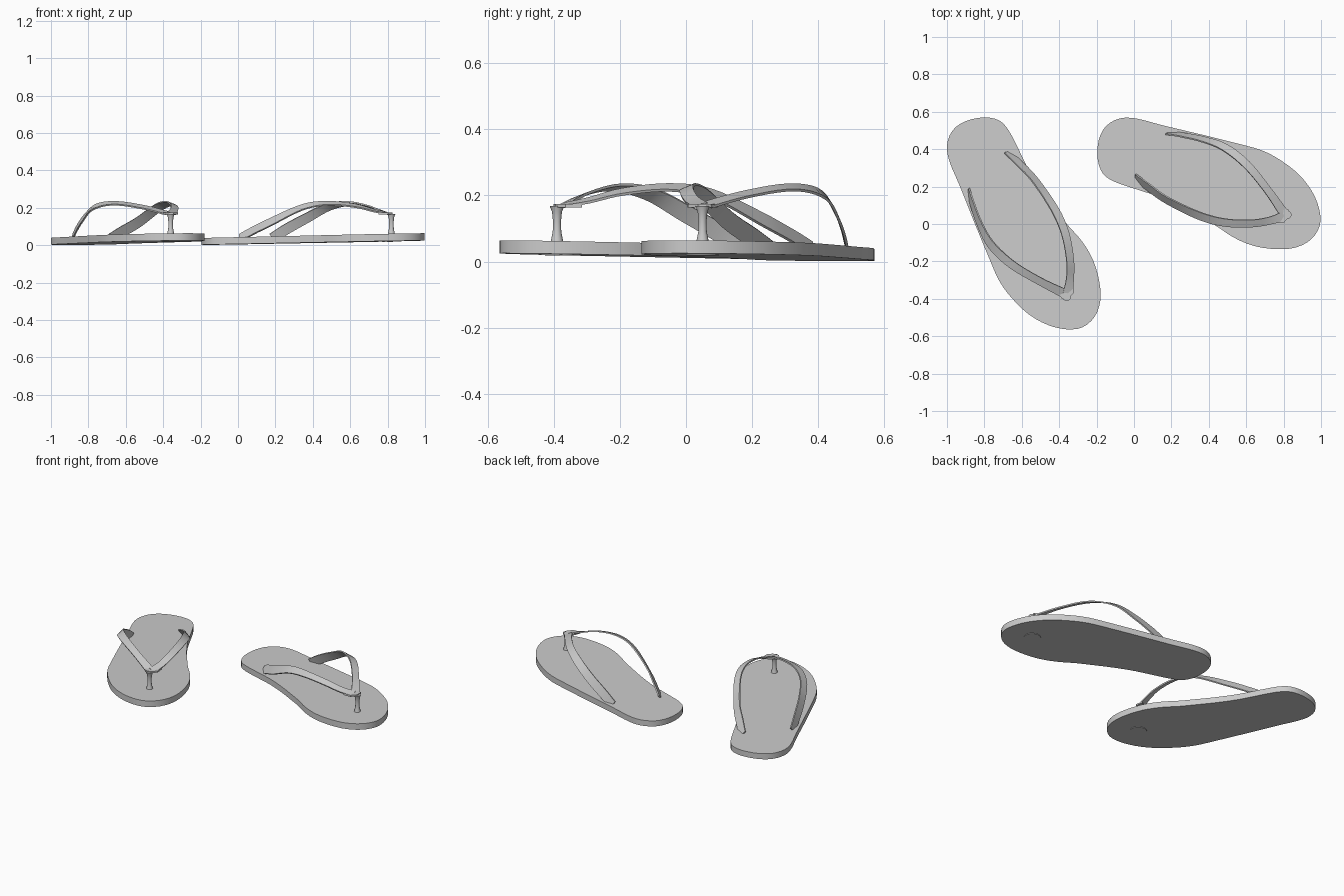
import bpy, bmesh, math
from mathutils import Vector

if "Cube" in bpy.data.objects:
    bpy.data.objects.remove(bpy.data.objects["Cube"])

POST = Vector((-0.36, -0.39))        # toe post of the right-foot sandal
POST_2 = Vector((0.82, 0.05))        # toe post of the left-foot sandal
MIRROR = math.radians(278.4)         # mirrored layout of the second sandal
SIDE = Vector((-0.85, -0.53, 0)).normalized()   # towards the outer side of the foot


def place(p, mirrored):
    if not mirrored:
        return Vector(p)
    x, y = p[0] - POST.x, p[1] - POST.y
    c, s = math.cos(MIRROR), math.sin(MIRROR)
    return Vector((POST_2.x + c * x + s * y, POST_2.y + s * x - c * y, p[2]))


def spline(pts, steps, closed=False):
    """Catmull-Rom through tuples of any size."""
    n, out = len(pts), []
    get = (lambda i: pts[i % n]) if closed else (lambda i: pts[max(0, min(n - 1, i))])
    for i in range(n if closed else n - 1):
        a, b, c, d = (get(i + k) for k in (-1, 0, 1, 2))
        for k in range(steps):
            t = k / steps
            out.append(tuple(0.5 * (2 * q + (r - p) * t + (2 * p - 5 * q + 4 * r - s) * t * t
                                    + (3 * q - p - 3 * r + s) * t ** 3)
                             for p, q, r, s in zip(a, b, c, d)))
    if not closed:
        out.append(pts[-1])
    return out


def loft(name, rings, mirrored):
    """Skin closed rings and cap both ends."""
    bm = bmesh.new()
    vs = [[bm.verts.new(place(p, mirrored)) for p in ring] for ring in rings]
    n = len(rings[0])
    for a, b in zip(vs, vs[1:]):
        for i in range(n):
            bm.faces.new((a[i], a[(i + 1) % n], b[(i + 1) % n], b[i]))
    bm.faces.new(vs[0][::-1])
    bm.faces.new(vs[-1])
    bmesh.ops.recalc_face_normals(bm, faces=bm.faces)
    me = bpy.data.meshes.new(name)
    bm.to_mesh(me)
    bm.free()
    ob = bpy.data.objects.new(name, me)
    bpy.context.collection.objects.link(ob)
    bpy.ops.object.select_all(action='DESELECT')
    ob.select_set(True)
    bpy.context.view_layer.objects.active = ob
    bpy.ops.object.shade_smooth_by_angle(angle=math.radians(35))
    return ob


def along(x, y):
    """0 at the heel, 1 at the toe."""
    return (0.47 * x - 0.88 * y + 0.89) / 1.24


def bottom(x, y):
    return 0.002 + 0.023 * along(x, y)


def top(x, y):
    return 0.038 + 0.026 * along(x, y)


def circle(r, z, n=16):
    return [(POST.x + r * math.cos(2 * math.pi * i / n),
             POST.y + r * math.sin(2 * math.pi * i / n), z) for i in range(n)]


OUTLINE = [(-0.80, 0.57), (-0.72, 0.553), (-0.67, 0.50), (-0.62, 0.405), (-0.56, 0.285),
           (-0.49, 0.175), (-0.42, 0.08), (-0.355, -0.005), (-0.28, -0.09), (-0.22, -0.19),
           (-0.185, -0.31), (-0.18, -0.41), (-0.21, -0.495), (-0.275, -0.552), (-0.36, -0.563),
           (-0.46, -0.54), (-0.56, -0.485), (-0.65, -0.40), (-0.72, -0.305), (-0.78, -0.17),
           (-0.85, 0.0), (-0.93, 0.20), (-0.985, 0.33), (-1.0, 0.42), (-0.97, 0.50), (-0.90, 0.55)]

# strap paths: x, y, z, width, outward tilt in degrees
OUTER = [(-0.375, -0.37, 0.170, 0.05, 15), (-0.505, -0.305, 0.203, 0.042, 20),
         (-0.655, -0.215, 0.224, 0.045, 22), (-0.765, -0.11, 0.205, 0.05, 40),
         (-0.825, 0.0, 0.145, 0.055, 55), (-0.862, 0.10, 0.088, 0.057, 60),
         (-0.885, 0.175, 0.038, 0.055, 62)]
INNER = [(-0.355, -0.37, 0.170, 0.05, 15), (-0.342, -0.29, 0.186, 0.042, 20),
         (-0.342, -0.19, 0.211, 0.042, 22), (-0.368, -0.05, 0.224, 0.045, 25),
         (-0.425, 0.08, 0.203, 0.05, 38), (-0.53, 0.235, 0.125, 0.055, 50),
         (-0.615, 0.325, 0.075, 0.057, 50), (-0.675, 0.385, 0.038, 0.055, 50)]
# hub where both straps meet
HUB = [(-0.41, -0.365), (-0.385, -0.40), (-0.345, -0.395), (-0.32, -0.365),
       (-0.325, -0.315), (-0.36, -0.335)]


def strap_rings(path, side):
    pts = spline(path, 5)
    rings = []
    for i, (x, y, z, w, tilt) in enumerate(pts):
        p = Vector((x, y, z))
        t = Vector(pts[min(i + 1, len(pts) - 1)][:3]) - Vector(pts[max(i - 1, 0)][:3])
        t.normalize()
        a = math.radians(tilt)
        n = side * math.sin(a) + Vector((0, 0, 1)) * math.cos(a)
        across = t.cross(n).normalized() * (w / 2)
        n = across.cross(t).normalized() * 0.004
        rings.append([p + across + n, p - across + n, p - across - n, p + across - n])
    return rings


for mirrored, tag in ((False, "right"), (True, "left")):
    # sole
    edge = spline(OUTLINE, 3, closed=True)
    loft(tag + "_sole", [[(x, y, f(x, y)) for x, y in edge] for f in (bottom, top)], mirrored)
    # straps
    loft(tag + "_outer_strap", strap_rings(OUTER, SIDE), mirrored)
    loft(tag + "_inner_strap", strap_rings(INNER, -SIDE), mirrored)
    loft(tag + "_strap_hub", [[(x, y, z) for x, y in HUB] for z in (0.164, 0.174)], mirrored)
    # toe post, flared at both ends
    profile = [(0.020, 0.055), (0.017, 0.07), (0.013, 0.09), (0.012, 0.12),
               (0.015, 0.15), (0.022, 0.168)]
    loft(tag + "_toe_post", [circle(r, z) for r, z in profile], mirrored)
    # plug under the sole
    loft(tag + "_post_plug", [[(x, y, bottom(x, y) + d) for x, y, _ in circle(0.05, 0)]
                              for d in (-0.003, 0.005)], mirrored)
